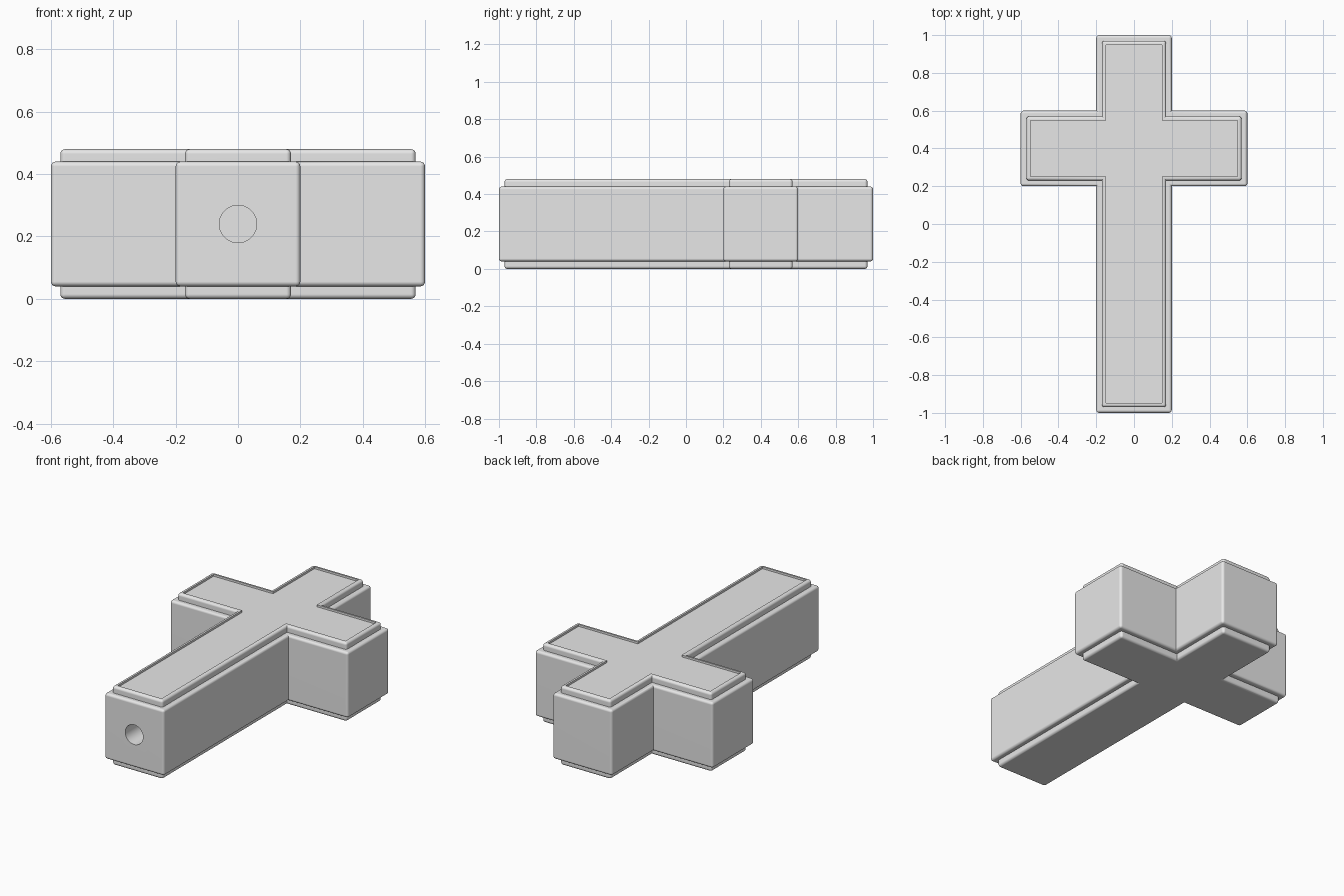
import bpy, bmesh, math
from mathutils import Matrix

if "Cube" in bpy.data.objects:
    bpy.data.objects.remove(bpy.data.objects["Cube"])

grey = bpy.data.materials.new("plain grey")
grey.diffuse_color = (0.8, 0.8, 0.8, 1)
grey.use_nodes = True
grey.node_tree.nodes["Principled BSDF"].inputs["Base Color"].default_value = grey.diffuse_color


def outline(d):
    """Cross outline pulled in by d on every side, counter-clockwise."""
    half = [(0.2 - d, -1 + d), (0.2 - d, 0.2 + d), (0.6 - d, 0.2 + d),
            (0.6 - d, 0.6 - d), (0.2 - d, 0.6 - d), (0.2 - d, 1 - d)]
    return half + [(-x, y) for x, y in reversed(half)]


def finish(ob):
    """Smooth the rounded edges and keep the broad faces flat."""
    bpy.ops.object.select_all(action='DESELECT')
    ob.select_set(True)
    bpy.context.view_layer.objects.active = ob
    bpy.ops.object.shade_smooth_by_angle(angle=math.radians(35))
    mod = ob.modifiers.new("flat faces", 'WEIGHTED_NORMAL')
    mod.keep_sharp = True


def cross(name, inset, z0, z1, radius, recess=0):
    bm = bmesh.new()
    face = bm.faces.new([bm.verts.new((x, y, z0)) for x, y in outline(inset)])
    up = bmesh.ops.extrude_face_region(bm, geom=[face])
    bmesh.ops.translate(bm, vec=(0, 0, z1 - z0),
                        verts=[v for v in up["geom"] if isinstance(v, bmesh.types.BMVert)])
    bmesh.ops.recalc_face_normals(bm, faces=bm.faces[:])
    # Round all edges except the four inner corners
    bmesh.ops.bevel(bm, geom=[e for e in bm.edges if e.is_convex], offset=radius,
                    segments=4, profile=0.5, affect='EDGES')
    # Sunken panel inside a narrow rim
    if recess:
        top = max(bm.faces, key=lambda f: (round(f.calc_center_median().z, 4), f.calc_area()))
        bmesh.ops.inset_region(bm, faces=[top], thickness=0.01)
        panel = bmesh.ops.extrude_discrete_faces(bm, faces=[top])["faces"][0]
        bmesh.ops.translate(bm, vec=(0, 0, -recess), verts=panel.verts[:])
    mesh = bpy.data.meshes.new(name)
    bm.to_mesh(mesh)
    bm.free()
    ob = bpy.data.objects.new(name, mesh)
    mesh.materials.append(grey)
    bpy.context.collection.objects.link(ob)
    return ob


# Thick body and the two stepped plates
body = cross("cross_body", 0, 0.04, 0.44, 0.015)
finish(cross("top_plate", 0.03, 0.40, 0.48, 0.015, recess=0.012))
finish(cross("bottom_plate", 0.03, 0.0, 0.08, 0.015))

# Round socket in the foot
bpy.ops.mesh.primitive_cylinder_add(vertices=48, radius=0.06, depth=0.8,
                                    location=(0, -1, 0.24), rotation=(math.pi / 2, 0, 0))
cutter = bpy.context.object
cutter.name = "socket_cutter"
cutter.hide_render = True
cutter.data.materials.append(grey)
hole = body.modifiers.new("socket", 'BOOLEAN')
hole.operation = 'DIFFERENCE'
hole.object = cutter
hole.solver = 'EXACT'
bpy.ops.object.select_all(action='DESELECT')
body.select_set(True)
bpy.context.view_layer.objects.active = body
bpy.ops.object.modifier_apply(modifier="socket")
bpy.data.objects.remove(cutter)
finish(body)
